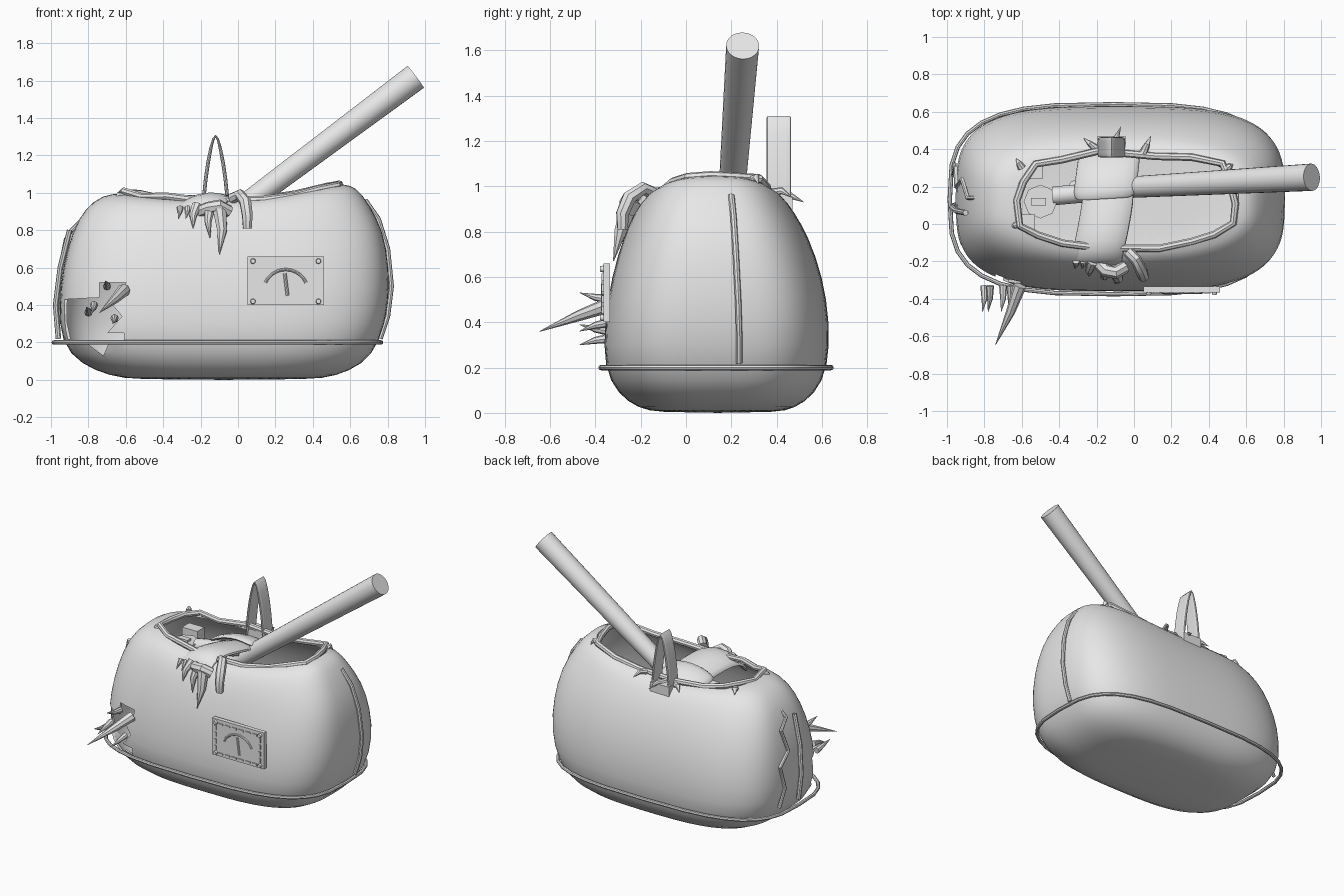
import bpy, bmesh, math, random
from mathutils import Vector

random.seed(4)
if "Cube" in bpy.data.objects:
    bpy.data.objects.remove(bpy.data.objects["Cube"], do_unlink=True)

GREY = bpy.data.materials.new("plain grey")
GREY.use_nodes = True
GREY.diffuse_color = (0.8, 0.8, 0.8, 1)
GREY.node_tree.nodes["Principled BSDF"].inputs["Base Color"].default_value = (0.8, 0.8, 0.8, 1)


def activate(obj):
    bpy.ops.object.select_all(action="DESELECT")
    obj.select_set(True)
    bpy.context.view_layer.objects.active = obj


def finish(obj, name, angle=40):
    obj.name = name
    obj.data.materials.clear()
    obj.data.materials.append(GREY)
    activate(obj)
    bpy.ops.object.shade_smooth_by_angle(angle=math.radians(angle))
    return obj


def from_bmesh(bm, name):
    bmesh.ops.recalc_face_normals(bm, faces=bm.faces)
    mesh = bpy.data.meshes.new(name)
    bm.to_mesh(mesh)
    bm.free()
    obj = bpy.data.objects.new(name, mesh)
    bpy.context.collection.objects.link(obj)
    return obj


def modify(obj, kind, **settings):
    mod = obj.modifiers.new(kind.title(), kind)
    for key, value in settings.items():
        setattr(mod, key, value)
    activate(obj)
    bpy.ops.object.modifier_apply(modifier=mod.name)


def tube(name, points, radius, cyclic=False, taper=None, sides=2):
    curve = bpy.data.curves.new(name, "CURVE")
    curve.dimensions = "3D"
    curve.bevel_depth = radius
    curve.bevel_resolution = sides
    curve.use_fill_caps = True
    spline = curve.splines.new("POLY")
    spline.points.add(len(points) - 1)
    for i, p in enumerate(points):
        spline.points[i].co = (*p, 1)
        if taper:
            spline.points[i].radius = taper[i]
    spline.use_cyclic_u = cyclic
    obj = bpy.data.objects.new(name, curve)
    bpy.context.collection.objects.link(obj)
    activate(obj)
    bpy.ops.object.convert(target="MESH")
    return finish(bpy.context.object, name)


def spike(name, base, mid, tip, radius):
    return tube(name, [base, mid, tip], radius, taper=[1, 0.7, 0.05])


def ribbon(name, path, half_width, thickness, sag=0):
    # a band that follows the path, with an optional arch across its width
    bm = bmesh.new()
    rows = []
    for p in path:
        rows.append([bm.verts.new(Vector(p) + Vector(half_width) * v - Vector((0, 0, sag * v * v)))
                     for v in (-1, -0.6, 0, 0.6, 1)])
    for a, b in zip(rows, rows[1:]):
        for i in range(4):
            bm.faces.new((a[i], a[i + 1], b[i + 1], b[i]))
    obj = from_bmesh(bm, name)
    modify(obj, "SOLIDIFY", thickness=thickness, offset=0)
    modify(obj, "SUBSURF", levels=1)
    return finish(obj, name)


def box(name, center, size):
    bpy.ops.mesh.primitive_cube_add(size=1, location=center)
    obj = bpy.context.object
    obj.scale = size
    return finish(obj, name)


def rod(name, a, b, r1, r2, sides=24):
    a, b = Vector(a), Vector(b)
    bpy.ops.mesh.primitive_cone_add(vertices=sides, radius1=r1, radius2=r2,
                                    depth=(b - a).length, location=(a + b) / 2)
    obj = bpy.context.object
    obj.rotation_euler = (b - a).to_track_quat("Z", "Y").to_euler()
    return finish(obj, name)


def ring(z, x0, x1, y0, y1, power, count):
    # rounded rectangle; upper rings rise toward both ends
    points = []
    lift = max(0, (z - 0.7) / 0.27) ** 2
    for i in range(count):
        t = 2 * math.pi * i / count
        c, s = math.cos(t), math.sin(t)
        x = (x0 + x1) / 2 + (x1 - x0) / 2 * math.copysign(abs(c) ** (2 / power), c)
        y = (y0 + y1) / 2 + (y1 - y0) / 2 * math.copysign(abs(s) ** (2 / power), s)
        points.append(Vector((x, y, z + 0.2 * lift * (x + 0.15) ** 2)))
    return points


# Sack body: lofted rings, closed below, open on top
RIM = (0.955, -0.63, 0.56, -0.13, 0.38, 2.8)
PROFILE = [
    (0.0, -0.55, 0.4, -0.12, 0.4, 2.8), (0.02, -0.68, 0.52, -0.21, 0.48, 3),
    (0.08, -0.84, 0.67, -0.3, 0.57, 3.2), (0.2, -0.95, 0.76, -0.365, 0.63, 3.4),
    (0.4, -0.96, 0.81, -0.36, 0.635, 3.4), (0.6, -0.94, 0.81, -0.33, 0.605, 3.3),
    (0.78, -0.89, 0.78, -0.275, 0.54, 3.2), (0.88, -0.82, 0.7, -0.23, 0.48, 3),
    (0.94, -0.72, 0.63, -0.18, 0.43, 2.9), RIM]
bm = bmesh.new()
loops = [[bm.verts.new(p) for p in ring(*row, 48)] for row in PROFILE]
for low, high in zip(loops, loops[1:]):
    for i in range(48):
        j = (i + 1) % 48
        bm.faces.new((low[i], low[j], high[j], high[i]))
bm.faces.new(loops[0][::-1])
body = from_bmesh(bm, "sack_body")
modify(body, "SUBSURF", levels=1)
modify(body, "SOLIDIFY", thickness=0.015, offset=-1)

# Torn hole at the front right corner
TEAR = [(-0.93, 0.43), (-0.74, 0.44), (-0.74, 0.52), (-0.6, 0.52), (-0.61, 0.45), (-0.67, 0.4),
        (-0.62, 0.34), (-0.7, 0.25), (-0.61, 0.25), (-0.61, 0.2), (-0.69, 0.2), (-0.72, 0.13),
        (-0.8, 0.19), (-0.92, 0.22)]
bm = bmesh.new()
face = bm.faces.new([bm.verts.new((x, -0.6, z)) for x, z in TEAR])
out = bmesh.ops.extrude_face_region(bm, geom=[face])
bmesh.ops.translate(bm, vec=(0, 0.5, 0), verts=[v for v in out["geom"] if isinstance(v, bmesh.types.BMVert)])
cutter = from_bmesh(bm, "tear_cutter")
cutter.hide_render = True
modify(body, "BOOLEAN", object=cutter, operation="DIFFERENCE", solver="EXACT")
bpy.data.objects.remove(cutter, do_unlink=True)
finish(body, "sack_body", 50)

# Piping: rim, lower seam and end seams
rim = [p + Vector((random.uniform(-0.03, 0.02), random.uniform(-0.02, 0.02), random.uniform(-0.01, 0.02)))
       for p in ring(*RIM, 18)]
tube("rim_piping", rim, 0.02, cyclic=True)
tube("lower_seam", ring(0.2, -0.985, 0.765, -0.375, 0.64, 3.2, 32), 0.012, cyclic=True)
tube("left_seam", [(0.68, 0.2, 0.96), (0.75, 0.21, 0.86), (0.8, 0.22, 0.7), (0.82, 0.23, 0.5),
                   (0.8, 0.235, 0.34), (0.76, 0.235, 0.22)], 0.014)
tube("right_seam", [(-0.73, 0.14, 0.96), (-0.89, 0.14, 0.8), (-0.92, 0.24, 0.75), (-0.95, 0.2, 0.6),
                    (-0.955, 0.3, 0.52), (-0.965, 0.26, 0.36), (-0.96, 0.32, 0.24)], 0.012)
tube("corner_seam", [(-0.9, 0.06, 0.8), (-0.95, 0.07, 0.6), (-0.975, 0.09, 0.4), (-0.96, 0.1, 0.22)], 0.015)

# Long pole leaning out of the opening
rod("pole", (-0.32, 0.18, 0.67), (0.95, 0.25, 1.62), 0.052, 0.073)

# Broad folded flap over the front edge, with a wider layer at its back
ribbon("flap_front", [(-0.13, 0.2, 0.95), (-0.15, 0.05, 0.98), (-0.18, -0.1, 1.0), (-0.2, -0.18, 0.97),
                      (-0.2, -0.22, 0.9)], (0.14, 0, 0.02), 0.03, 0.05)
ribbon("flap_back", [(-0.13, 0.39, 0.86), (-0.14, 0.3, 0.94), (-0.15, 0.22, 0.98), (-0.16, 0.13, 0.99)],
       (0.17, 0.01, 0.02), 0.03, 0.05)

# Tall arched strap at the back
ribbon("back_strap", [(-0.19, 0.41, 0.88), (-0.175, 0.41, 1.08), (-0.145, 0.41, 1.25), (-0.12, 0.41, 1.33),
                      (-0.095, 0.41, 1.25), (-0.065, 0.41, 1.08), (-0.05, 0.41, 0.88)],
       (0, 0.055, 0), 0.02)
box("back_strap_knot", (-0.12, 0.42, 0.91), (0.15, 0.1, 0.09))

# Claws hanging over the front edge
tube("claw_curl", [(-0.03, -0.15, 0.97), (0.01, -0.19, 0.99), (0.04, -0.25, 0.95), (0.05, -0.28, 0.88),
                   (0.05, -0.28, 0.81)], 0.03, taper=[1, 1, 1.1, 1, 0.8])
tube("claw_knuckle", [(-0.2, -0.2, 0.9), (-0.15, -0.25, 0.92), (-0.1, -0.26, 0.93), (-0.05, -0.23, 0.9)],
     0.035)
spike("claw_long", (-0.1, -0.25, 0.92), (-0.085, -0.29, 0.8), (-0.1, -0.32, 0.67), 0.04)
spike("claw_side", (-0.15, -0.24, 0.92), (-0.16, -0.28, 0.85), (-0.15, -0.3, 0.76), 0.03)
spike("claw_outer", (-0.22, -0.2, 0.93), (-0.24, -0.25, 0.88), (-0.24, -0.28, 0.81), 0.03)
for i in range(3):
    spike("flap_fringe", (-0.31 + i * 0.04, -0.2, 0.92), (-0.31 + i * 0.04, -0.22, 0.9),
          (-0.32 + i * 0.04, -0.24, 0.86), 0.018)

# Spikes and splinters around the torn hole
spike("tear_spike", (-0.61, -0.33, 0.48), (-0.66, -0.47, 0.43), (-0.74, -0.645, 0.36), 0.035)
for x, z, lean in ((-0.8, 0.36, 0.03), (-0.7, 0.5, 0.03), (-0.77, 0.4, -0.04), (-0.66, 0.33, -0.03)):
    spike("tear_splinter", (x, -0.33, z), (x, -0.4, z + lean / 3), (x - 0.01, -0.47, z + lean), 0.022)

# Torn points along the rim
for x, y, z, dx, dy in ((-0.12, 0.4, 0.95, 0.05, 0.12), (0.05, 0.38, 0.97, 0.04, 0.09),
                        (-0.2, 0.4, 0.95, -0.07, 0.06), (-0.6, 0.3, 0.99, -0.03, 0.05),
                        (-0.62, 0.0, 0.98, -0.04, -0.02), (0.5, 0.3, 1.03, 0.03, 0.02)):
    spike("rim_tear", (x, y, z), (x + dx / 2, y + dy / 2, z + 0.01), (x + dx, y + dy, z - 0.02), 0.022)

# Items inside the opening
rod("flask", (-0.5, 0.12, 0.55), (-0.5, 0.12, 0.88), 0.09, 0.09, 8)
box("flask_slot", (-0.51, 0.12, 0.885), (0.08, 0.04, 0.02))
box("inner_block_front", (-0.57, 0.0, 0.8), (0.08, 0.1, 0.2))
box("inner_block_back", (-0.55, 0.28, 0.8), (0.12, 0.08, 0.2))
rod("inner_bar", (-0.43, 0.15, 0.85), (-0.1, 0.18, 0.9), 0.05, 0.05, 12)

# Front badge with stitches, rivets and a dial
FRONT = -0.365
box("badge_plate", (0.255, FRONT + 0.015, 0.53), (0.41, 0.03, 0.26))
for x in (0.08, 0.43):
    for z in (0.42, 0.635):
        rod("badge_rivet", (x, FRONT, z), (x, FRONT - 0.014, z), 0.015, 0.012, 10)
    for i in range(4):
        box("badge_stitch", (x, FRONT - 0.003, 0.455 + i * 0.048), (0.012, 0.008, 0.032))
for z in (0.42, 0.63):
    for i in range(6):
        box("badge_stitch", (0.12 + i * 0.054, FRONT - 0.003, z), (0.036, 0.008, 0.012))
dial = [math.radians(25 + 13 * i) for i in range(11)]
tube("dial_arc", [(0.255 + 0.12 * math.cos(a), FRONT, 0.47 + 0.12 * math.sin(a)) for a in dial], 0.008)
tube("dial_needle", [(0.265, FRONT, 0.45), (0.25, FRONT, 0.57)], 0.009)
